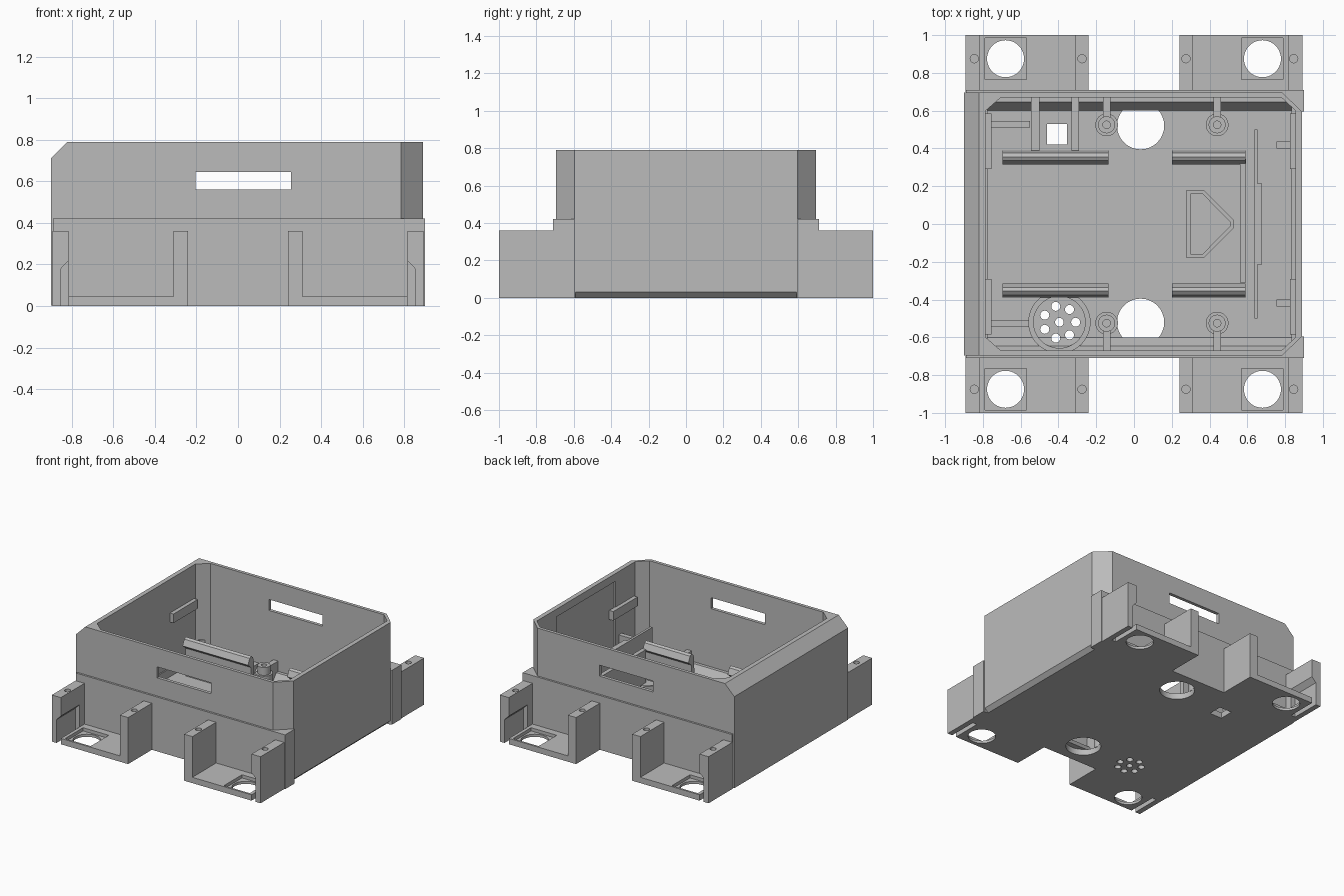
import bpy, bmesh, math
from mathutils import Vector

if "Cube" in bpy.data.objects:
    bpy.data.objects.remove(bpy.data.objects["Cube"], do_unlink=True)

GREY = bpy.data.materials.new("plain_grey")
GREY.use_nodes = True
GREY.diffuse_color = (0.5, 0.5, 0.5, 1)
GREY.node_tree.nodes["Principled BSDF"].inputs["Base Color"].default_value = (0.5, 0.5, 0.5, 1)


def prism(name, pts, lo, hi, axis="z"):
    """Extrude a 2D outline: axis z uses (x, y) points, axis x uses (y, z), axis y uses (x, z)."""
    place = {"z": lambda a, b, h: (a, b, h),
             "x": lambda a, b, h: (h, a, b),
             "y": lambda a, b, h: (a, h, b)}[axis]
    bm = bmesh.new()
    base = bm.faces.new([bm.verts.new(place(a, b, lo)) for a, b in pts])
    out = bmesh.ops.extrude_face_region(bm, geom=[base])
    shift = Vector(place(0, 0, hi - lo))
    bmesh.ops.translate(bm, vec=shift, verts=[v for v in out["geom"] if isinstance(v, bmesh.types.BMVert)])
    bmesh.ops.recalc_face_normals(bm, faces=bm.faces)
    me = bpy.data.meshes.new(name)
    bm.to_mesh(me)
    bm.free()
    me.materials.append(GREY)
    ob = bpy.data.objects.new(name, me)
    bpy.context.collection.objects.link(ob)
    return ob


def box(name, x0, x1, y0, y1, z0, z1):
    return prism(name, [(x0, y0), (x1, y0), (x1, y1), (x0, y1)], z0, z1)


def tube(name, x, y, r, z0, z1, n=32):
    ring = [(x + r * math.cos(2 * math.pi * i / n), y + r * math.sin(2 * math.pi * i / n)) for i in range(n)]
    return prism(name, ring, z0, z1)


def combine(ob, tools, op="DIFFERENCE"):
    """Apply booleans in turn and drop the helper solids."""
    bpy.context.view_layer.objects.active = ob
    for t in tools:
        t.hide_render = True
        m = ob.modifiers.new("bool", "BOOLEAN")
        m.operation, m.solver, m.object = op, "EXACT", t
        bpy.ops.object.modifier_apply(modifier=m.name)
        bpy.data.objects.remove(t, do_unlink=True)
    return ob


def smooth(ob):
    bpy.ops.object.select_all(action="DESELECT")
    ob.select_set(True)
    bpy.context.view_layer.objects.active = ob
    bpy.ops.object.shade_smooth_by_angle(angle=math.radians(30))


def mirrored(half):
    """Close an outline that is symmetric in its second coordinate."""
    return half + [(a, -b) for a, b in reversed(half)]


# Housing: tall chamfered shell joined to a square-cornered skirt
FLOOR, TOP = 0.045, 0.79
housing = prism("housing", mirrored([(-0.9, 0.695), (0.785, 0.695), (0.89, 0.595)]), 0.002, TOP)
skirt = prism("skirt", mirrored([(-0.89, 0.71), (0.9, 0.71), (0.9, 0.595), (0.885, 0.595)]), 0, 0.42)
combine(housing, [skirt], "UNION")

cuts = [
    # sloped upper edge on one side, bevelled lower edge on the other
    prism("edge_cut", [(-1.0, 0.61), (-1.0, 0.9), (-0.71, 0.9)], -1, 1, "y"),
    prism("bevel_cut", [(0.85, -0.01), (0.95, -0.01), (0.95, 0.09)], -0.59, 0.59, "y"),
    # cavity with chamfered corners and sloped floor edges
    prism("cavity", mirrored([(-0.785, 0.6), (-0.705, 0.67), (0.78, 0.67), (0.855, 0.6)]), 0.11, 1),
    prism("floor_cut", [(-0.6, FLOOR), (0.6, FLOOR), (0.645, 0.11), (0.645, 0.2), (-0.645, 0.2), (-0.645, 0.11)],
          -0.775, 0.835, "x"),
    # window slots and shallow wall recess
    box("slot", -0.205, 0.255, -1, 1, 0.56, 0.645),
    box("recess", 0.8, 0.866, -0.36, 0.36, 0.1, 0.73),
    # floor openings
    box("square_hole", -0.46, -0.355, 0.42, 0.53, -0.1, 0.1),
]
for s in (-1, 1):
    cuts.append(tube("cable_hole", 0.035, s * 0.52, 0.125, -0.1, FLOOR + 0.002))
SPEAKER = (-0.395, -0.52)
cuts.append(tube("sound_hole", *SPEAKER, 0.023, -0.1, 0.1, 16))
for i in range(7):
    a = 2 * math.pi * i / 7
    cuts.append(tube("sound_hole", SPEAKER[0] + 0.086 * math.cos(a), SPEAKER[1] + 0.086 * math.sin(a),
                     0.024, -0.1, 0.1, 16))
combine(housing, cuts)
smooth(housing)

# Mounting feet: plate with recessed hole between two drilled uprights
for sx in (-1, 1):
    for sy in (-1, 1):
        def foot_box(name, x0, x1, y0, y1, z0, z1):
            xs, ys = sorted((sx * x0, sx * x1)), sorted((sy * y0, sy * y1))
            return box(name, *xs, *ys, z0, z1)

        tag = ("left" if sx > 0 else "right") + ("_back" if sy > 0 else "_front")
        hx, hy = sx * 0.68, sy * 0.875
        plate = foot_box("foot_plate_" + tag, 0.3, 0.816, 0.7, 1, 0, FLOOR)
        combine(plate, [foot_box("pad", 0.57, 0.79, 0.765, 0.985, 0.02, 0.2),
                        tube("hole", hx, hy, 0.098, -0.1, 0.2, 40)])
        smooth(plate)
        inner = foot_box("inner_upright_" + tag, 0.24, 0.31, 0.7, 1, 0, 0.36)
        combine(inner, [tube("hole", sx * 0.275, hy, 0.022, 0.2, 0.5, 16)])
        outer = foot_box("outer_upright_" + tag, 0.816, 0.893, 0.7, 1, 0, 0.36)
        notch = [(sx * 0.78, -0.1), (sx * 0.852, -0.1), (sx * 0.852, 0.18), (sx * 0.78, 0.255)]
        combine(outer, [prism("notch", notch, *sorted((sy * 0.77, sy * 1.1)), "y"),
                        tube("hole", sx * 0.845, hy, 0.022, 0.27, 0.5, 16)])
        for ob in (inner, outer):
            smooth(ob)

# Parts repeated on both sides of the cavity
for s, side in ((1, "back"), (-1, "front")):
    # snap rails with a hooked upper edge
    hook = [(s * y, z) for y, z in ((0.39, 0.04), (0.385, 0.3), (0.375, 0.33), (0.355, 0.345), (0.335, 0.335),
                                    (0.315, 0.29), (0.35, 0.26), (0.35, 0.04))]
    for x0, x1, which in ((-0.695, -0.135, "right"), (0.2, 0.59, "left")):
        smooth(prism("snap_rail_" + which + "_" + side, hook, x0, x1, "x"))
    # screw posts with ribs to the wall
    for x, which in ((-0.145, "right"), (0.44, "left")):
        post = tube("screw_post_" + which + "_" + side, x, s * 0.525, 0.045, 0.04, 0.21)
        combine(post, [tube("hole", x, s * 0.525, 0.02, 0.08, 0.4, 16)])
        smooth(post)
        collar = tube("post_collar_" + which + "_" + side, x, s * 0.525, 0.06, 0.04, 0.15)
        combine(collar, [tube("hole", x, s * 0.525, 0.044, 0, 0.4)])
        smooth(collar)
        box("post_rib_" + which + "_" + side, x - 0.02, x + 0.02, *sorted((s * 0.565, s * 0.68)), 0.04, 0.19)
    # wall bars, tabs and low ribs
    ys = sorted((s * 0.29, s * 0.585))
    box("wall_bar_right_" + side, -0.79, -0.755, *ys, 0.46, 0.53)
    box("wall_bar_left_" + side, 0.825, 0.86, *ys, 0.46, 0.53)
    box("wall_tab_" + side, 0.755, 0.86, *sorted((s * 0.4, s * 0.437)), 0.04, 0.3)
    box("side_rib_" + side, -0.79, -0.55, *sorted((s * 0.51, s * 0.545)), 0.04, 0.11)

# Speaker cup
cup = tube("speaker_cup", *SPEAKER, 0.165, 0.04, 0.13, 48)
combine(cup, [tube("hole", *SPEAKER, 0.137, 0, 0.3, 48)])
smooth(cup)

# Frame ribs around the square opening
for x0, x1 in ((-0.545, -0.5), (-0.33, -0.29)):
    box("socket_rib", x0, x1, 0.39, 0.68, 0.04, 0.13)

# Pointed frame on the floor
frame = prism("pointed_frame", mirrored([(0.278, 0.18), (0.37, 0.18), (0.53, 0.02)]), 0.04, 0.13)
combine(frame, [prism("inside", mirrored([(0.3, 0.16), (0.362, 0.16), (0.508, 0.012)]), 0, 0.3)])

# Upright dividers
box("short_divider", 0.56, 0.592, -0.31, 0.345, 0.04, 0.3)
box("long_divider", 0.637, 0.655, -0.5, 0.5, 0.04, 0.38)
box("divider_rib", 0.65, 0.677, -0.215, 0.215, 0.04, 0.38)
